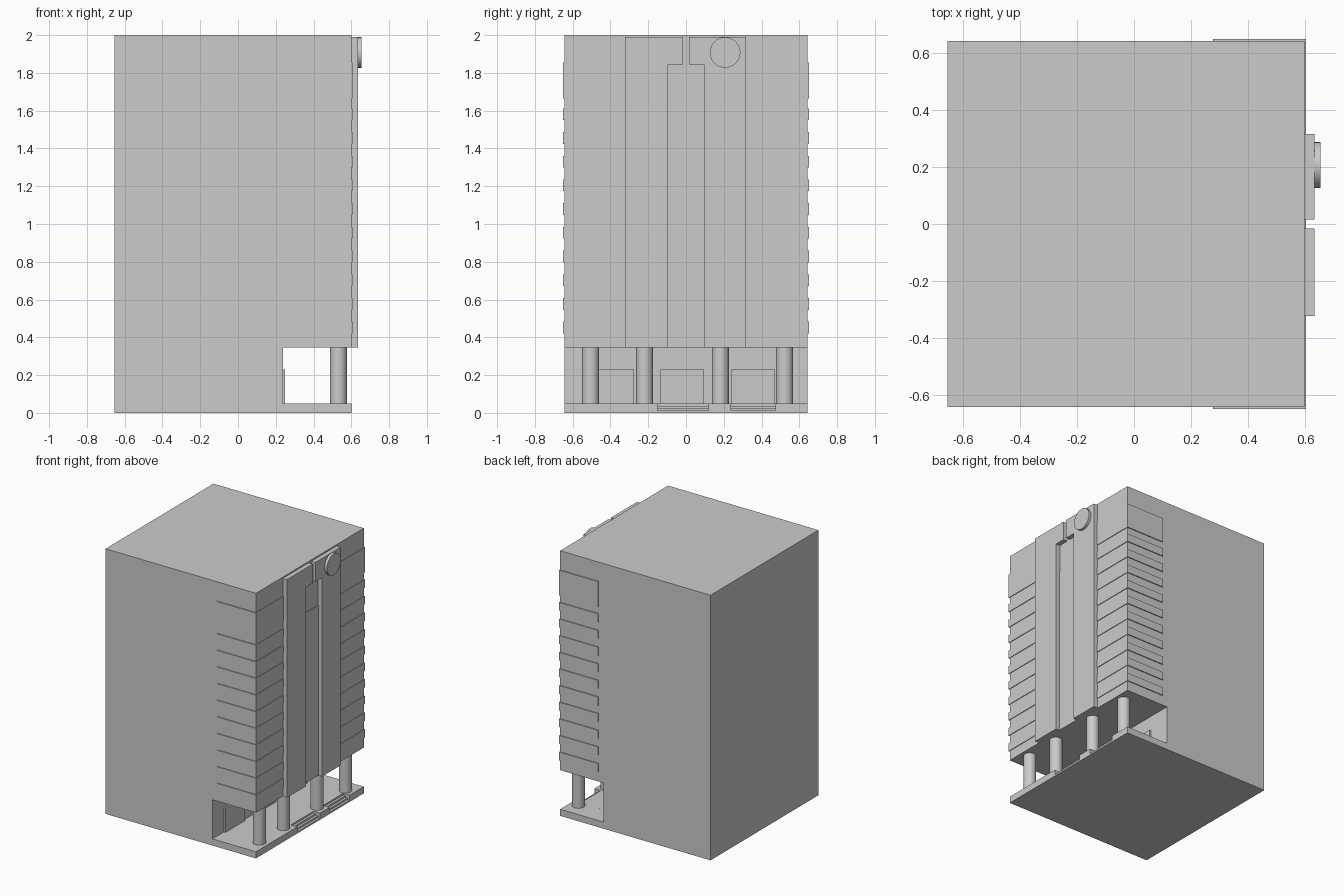
import bpy, bmesh, math
from mathutils import Vector

if "Cube" in bpy.data.objects:
    bpy.data.objects.remove(bpy.data.objects["Cube"])


def prism(name, pts, axis, lo, hi):
    """Extrude a 2D outline along an axis (outline uses the other two axes in order)."""
    i = 'xyz'.index(axis)
    bm = bmesh.new()
    verts = []
    for p in pts:
        c = list(p)
        c.insert(i, lo)
        verts.append(bm.verts.new(c))
    face = bm.faces.new(verts)
    ext = bmesh.ops.extrude_face_region(bm, geom=[face])
    move = Vector((0, 0, 0))
    move[i] = hi - lo
    bmesh.ops.translate(bm, vec=move,
                        verts=[g for g in ext['geom'] if isinstance(g, bmesh.types.BMVert)])
    bmesh.ops.recalc_face_normals(bm, faces=bm.faces)
    mesh = bpy.data.meshes.new(name)
    bm.to_mesh(mesh)
    bm.free()
    ob = bpy.data.objects.new(name, mesh)
    bpy.context.collection.objects.link(ob)
    return ob


def rect(a0, a1, b0, b1):
    return [(a0, b0), (a1, b0), (a1, b1), (a0, b1)]


def cylinder(name, loc, radius, depth, rot=(0, 0, 0)):
    bpy.ops.mesh.primitive_cylinder_add(vertices=32, radius=radius, depth=depth,
                                        location=loc, rotation=rot)
    ob = bpy.context.object
    ob.name = name
    bpy.ops.object.shade_smooth_by_angle()


W, FRONT, BACK = 0.643, 0.60, -0.655     # half width, facade plane, rear plane
WALL, SLAB, SOFFIT, TOP = 0.237, 0.05, 0.345, 2.0

# tower body, overhanging the open entrance porch
prism("tower_body", [(BACK, 0), (WALL, 0), (WALL, SOFFIT), (FRONT, SOFFIT),
                     (FRONT, TOP), (BACK, TOP)], 'y', -W, W)

# porch slab with two flights of steps cut into its edge
plain = rect(WALL, FRONT, 0, SLAB)
stepped = [(WALL, 0), (FRONT, 0), (FRONT, 0.012)]
for k in range(3):
    x = FRONT - 0.018 * (k + 1)
    stepped += [(x, 0.012 + 0.0127 * k), (x, 0.012 + 0.0127 * (k + 1))]
stepped += [(WALL, SLAB)]
cuts = [-W, -0.15, 0.12, 0.235, 0.475, W]
for n in range(5):
    flight = n % 2
    prism("entrance_steps" if flight else "porch_slab",
          stepped if flight else plain, 'y', cuts[n], cuts[n + 1])

# porch columns
for y in (-0.505, -0.219, 0.182, 0.522):
    cylinder("porch_column", (0.532, y, (SLAB + SOFFIT) / 2), 0.045, SOFFIT - SLAB)

# doors on the recessed wall
for y0, y1 in ((-0.505, -0.275), (-0.135, 0.095), (0.24, 0.47)):
    prism("door", rect(y0, y1, SLAB, 0.23), 'x', WALL, 0.25)

# pair of tall facade fins with hooked tops
for name, outer, inner, gap in (("left_fin", -0.323, -0.095, -0.015),
                                ("right_fin", 0.317, 0.095, 0.016)):
    prism(name, [(outer, SOFFIT), (inner, SOFFIT), (inner, 1.845), (gap, 1.845),
                 (gap, 1.99), (outer, 1.99)], 'x', FRONT, 0.635)

# central strip between the fins
prism("central_strip", rect(-0.095, 0.095, SOFFIT, 1.63), 'x', FRONT, 0.605)

# round plaque
cylinder("round_plaque", (0.644, 0.207, 1.908), 0.081, 0.022, (0, math.pi / 2, 0))

# corner bands wrapping onto both sides: one tall upper panel, ten floors below
heights = [(1.665, 1.855)] + [(1.55 - 0.1255 * k, 1.612 - 0.1255 * k) for k in range(10)]
for s in (-1, 1):
    wrap = [(0.278, s * W), (0.278, s * 0.65), (0.605, s * 0.65),
            (0.605, s * 0.318), (FRONT, s * 0.318), (FRONT, s * W)]
    for z0, z1 in heights:
        prism("corner_band", wrap, 'z', z0, z1)
